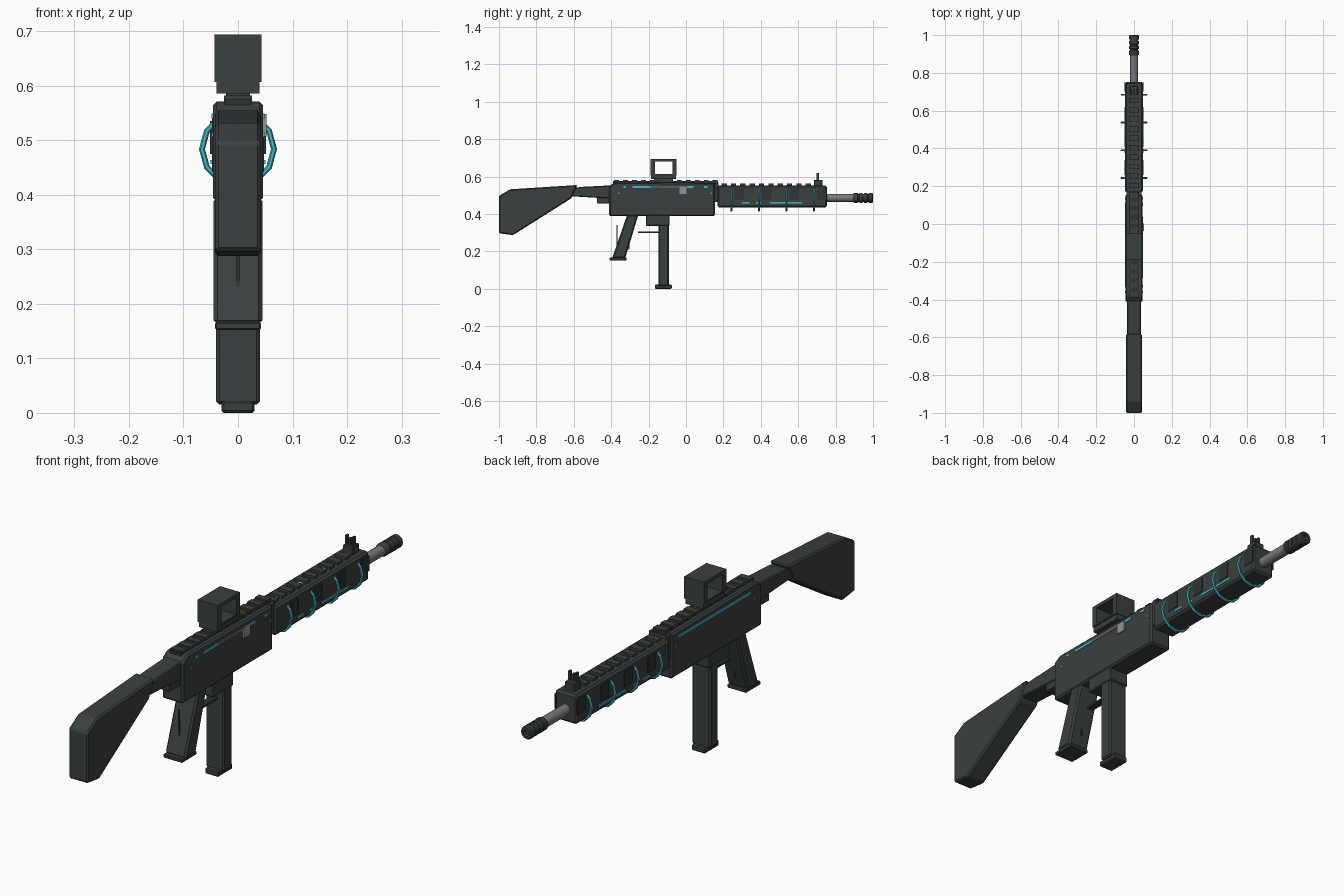
import bpy, bmesh, math
from mathutils import Vector

if "Cube" in bpy.data.objects:
    bpy.data.objects.remove(bpy.data.objects["Cube"])


def material(name, rgb):
    m = bpy.data.materials.new(name)
    m.diffuse_color = (*rgb, 1)
    m.use_nodes = True
    m.node_tree.nodes["Principled BSDF"].inputs["Base Color"].default_value = m.diffuse_color
    return m


BODY = material("dark_green_grey", (0.042, 0.051, 0.050))
DARK = material("near_black", (0.028, 0.033, 0.033))
STEEL = material("barrel_grey", (0.19, 0.19, 0.21))
LIGHT = material("light_grey", (0.30, 0.30, 0.31))
CYAN = material("cyan_glow", (0.055, 0.50, 0.58))


def finish(bm, name, mat, bevel=0.0):
    bmesh.ops.recalc_face_normals(bm, faces=bm.faces)
    me = bpy.data.meshes.new(name)
    bm.to_mesh(me)
    bm.free()
    me.materials.append(mat)
    ob = bpy.data.objects.new(name, me)
    bpy.context.collection.objects.link(ob)
    if bevel:
        mod = ob.modifiers.new("edge_bevel", 'BEVEL')
        mod.width, mod.segments, mod.limit_method = bevel, 1, 'ANGLE'
    return ob


def side_profile(name, pts, half, mat=BODY, bevel=0.0, x=0.0):
    """Side outline of (y, z) points, extruded across x."""
    bm = bmesh.new()
    f = bm.faces.new([bm.verts.new((x - half, y, z)) for y, z in pts])
    ext = bmesh.ops.extrude_face_region(bm, geom=[f])
    bmesh.ops.translate(bm, vec=(2 * half, 0, 0),
                        verts=[v for v in ext['geom'] if isinstance(v, bmesh.types.BMVert)])
    return finish(bm, name, mat, bevel)


def box(name, half, y0, y1, z0, z1, mat=BODY, bevel=0.0, x=0.0):
    return side_profile(name, [(y0, z0), (y1, z0), (y1, z1), (y0, z1)], half, mat, bevel, x)


def lathe(name, profile, z, mat, n=16):
    """Spin (radius, y) points about the barrel axis."""
    bm = bmesh.new()
    vs = [bm.verts.new((r, y, z)) for r, y in profile]
    edges = [bm.edges.new(p) for p in zip(vs, vs[1:])]
    bmesh.ops.spin(bm, geom=vs + edges, cent=(0, 0, z), axis=(0, 1, 0),
                   angle=math.tau, steps=n, use_duplicate=False)
    bmesh.ops.remove_doubles(bm, verts=bm.verts, dist=1e-5)
    ob = finish(bm, name, mat)
    bpy.context.view_layer.objects.active = ob
    ob.select_set(True)
    bpy.ops.object.shade_smooth_by_angle(angle=math.radians(35))
    ob.select_set(False)
    return ob


def ring(name, y, z, R, r, mat, n=12, m=6):
    bm = bmesh.new()
    g = [[bm.verts.new(((R + r * math.cos(b)) * math.cos(a), y + r * math.sin(b),
                        z + (R + r * math.cos(b)) * math.sin(a)))
          for b in [math.tau * j / m for j in range(m)]]
         for a in [math.tau * i / n for i in range(n)]]
    for i in range(n):
        for j in range(m):
            k, l = (i + 1) % n, (j + 1) % m
            bm.faces.new((g[i][j], g[k][j], g[k][l], g[i][l]))
    return finish(bm, name, mat)


AXIS = 0.486

# Stock and neck
side_profile("stock", [(-1, 0.297), (-0.925, 0.287), (-0.613, 0.484), (-0.58, 0.555),
                       (-0.94, 0.532), (-1, 0.497)], 0.042, BODY, 0.006)
side_profile("stock_neck", [(-0.62, 0.495), (-0.40, 0.482), (-0.40, 0.553), (-0.56, 0.545),
                            (-0.62, 0.535)], 0.037, BODY, 0.004)
box("neck_block", 0.034, -0.475, -0.40, 0.457, 0.50, BODY, 0.003)

# Receiver, its front collar and the magazine well
side_profile("receiver", [(-0.412, 0.388), (0.155, 0.388), (0.155, 0.566), (-0.38, 0.571),
                          (-0.412, 0.55)], 0.046, BODY, 0.007)
box("receiver_collar", 0.04, 0.15, 0.175, 0.465, 0.566, BODY)
box("magazine_well", 0.042, -0.215, -0.087, 0.337, 0.40, BODY, 0.004)

# Grip with base
side_profile("grip", [(-0.395, 0.163), (-0.325, 0.163), (-0.255, 0.395), (-0.315, 0.395)],
             0.045, BODY, 0.007)
box("grip_base", 0.042, -0.409, -0.317, 0.152, 0.167, BODY, 0.003)
box("grip_rear_spur", 0.003, -0.371, -0.366, 0.21, 0.34, DARK)

# Trigger and guard
box("trigger", 0.004, -0.308, -0.302, 0.21, 0.31, DARK)
box("trigger_guard", 0.014, -0.257, -0.145, 0.298, 0.306, DARK)

# Magazine
box("magazine", 0.040, -0.147, -0.092, 0.015, 0.345, BODY, 0.006)
box("magazine_base", 0.030, -0.166, -0.076, 0.0, 0.022, BODY, 0.004)

# Handguard
box("handguard", 0.048, 0.168, 0.753, 0.436, 0.552, BODY, 0.008)

# Top rails and slats
box("receiver_rail", 0.024, -0.39, 0.17, 0.562, 0.576, DARK)
for i in range(12):
    y = -0.385 + i * 0.048
    box(f"receiver_slat_{i}", 0.026, y, y + 0.026, 0.566, 0.582)
for i in range(10):
    y = 0.19 + i * 0.05
    box(f"handguard_slat_{i}", 0.026, y, y + 0.028, 0.548, 0.562)

# Glowing rings around the handguard
for i in range(4):
    ring(f"glow_ring_{i}", 0.243 + i * 0.147, AXIS - 0.002, 0.066, 0.0055, CYAN)

# Side panels and glow lines, mirrored to both sides
for s, side in ((1, "right"), (-1, "left")):
    for i in range(4):
        y = 0.185 + i * 0.147
        box(f"vent_{side}_{i}", 0.002, y + 0.075, y + 0.125, 0.475, 0.535, DARK, x=s * 0.049)
    for i, (a, b) in enumerate(((0.30, 0.34), (0.375, 0.40), (0.45, 0.62))):
        box(f"guard_glow_{side}_{i}", 0.002, a, b, 0.457, 0.464, CYAN, x=s * 0.0485)
    for i, y in enumerate((-0.36, 0.135)):
        box(f"pin_{side}_{i}", 0.002, y - 0.004, y + 0.004, 0.506, 0.514, LIGHT, x=s * 0.0465)
box("glow_strip_left", 0.002, -0.335, 0.115, 0.54, 0.549, CYAN, x=-0.0465)
for i, (a, b) in enumerate(((-0.335, -0.32), (-0.285, -0.19), (0.005, 0.04), (0.095, 0.115))):
    box(f"glow_strip_right_{i}", 0.002, a, b, 0.54, 0.549, CYAN, x=0.0465)
box("bolt_slot", 0.002, -0.19, 0.005, 0.541, 0.548, STEEL, x=0.0465)
box("bolt_handle", 0.006, -0.036, 0.003, 0.507, 0.548, LIGHT, x=0.046)

# Barrel and muzzle
lathe("barrel", [(0, 0.74), (0.021, 0.74), (0.021, 0.90), (0, 0.90)], AXIS, STEEL)
prof = [(0, 0.893), (0.022, 0.893), (0.026, 0.899)]
for y in (0.918, 0.943, 0.968):
    prof += [(0.026, y), (0.022, y + 0.002), (0.022, y + 0.008), (0.026, y + 0.010)]
prof += [(0.026, 0.995), (0.022, 1.0), (0.013, 1.0), (0.013, 0.985), (0, 0.985)]
lathe("muzzle", prof, AXIS, BODY)

# Front sight
box("front_sight_base", 0.022, 0.685, 0.73, 0.548, 0.583, BODY, 0.003)
for x in (-0.015, 0, 0.015):
    box("front_sight_post", 0.004, 0.697, 0.711, 0.578, 0.618 if x else 0.61, BODY, x=x)

# Optic: square frame open from side to side, on a stepped mount
box("optic_foot", 0.022, -0.17, -0.07, 0.572, 0.59)
box("optic_base", 0.039, -0.188, -0.053, 0.586, 0.612)
box("optic_rear_wall", 0.0435, -0.19, -0.166, 0.607, 0.694)
box("optic_front_wall", 0.0435, -0.072, -0.05, 0.607, 0.694)
box("optic_roof", 0.0435, -0.168, -0.070, 0.68, 0.694)
box("optic_floor", 0.0435, -0.168, -0.070, 0.607, 0.614)
